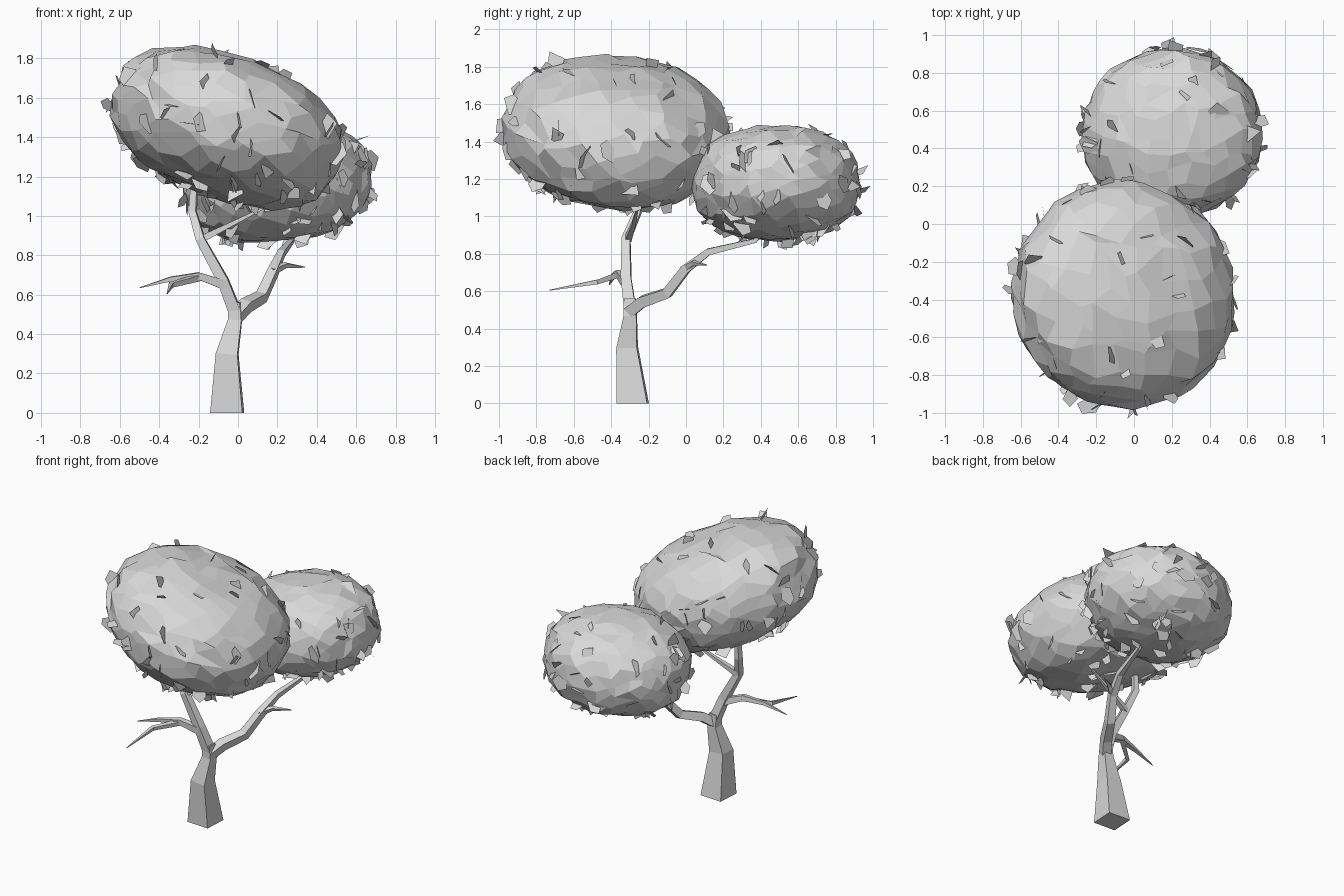
import bpy, bmesh, math, random
from mathutils import Vector, Matrix, Euler

random.seed(11)
cube = bpy.data.objects.get("Cube")
if cube:
    bpy.data.objects.remove(cube, do_unlink=True)

grey = bpy.data.materials.new("light_grey")
grey.use_nodes = True
grey.diffuse_color = (0.7, 0.7, 0.7, 1)
for node in grey.node_tree.nodes:
    if node.type == 'BSDF_PRINCIPLED':
        node.inputs["Base Color"].default_value = (0.7, 0.7, 0.7, 1)
        node.inputs["Roughness"].default_value = 0.9


def finish(name, bm):
    mesh = bpy.data.meshes.new(name)
    bm.to_mesh(mesh)
    bm.free()
    mesh.materials.append(grey)
    obj = bpy.data.objects.new(name, mesh)
    bpy.context.collection.objects.link(obj)


def limb(name, path):
    """Four-sided tapered limb through points (x, y, z, half width)."""
    bm = bmesh.new()
    pts = [Vector(p[:3]) for p in path]
    rings = []
    side = None
    for i, p in enumerate(pts):
        axis = (pts[min(i + 1, len(pts) - 1)] - pts[max(i - 1, 0)]).normalized()
        if p.z == 0:
            axis = Vector((0, 0, 1))
        if side is None:
            side = Vector((1, -0.06, 0)) if abs(axis.x) < 0.8 else Vector((0, 1, 0))
        side = (side - axis * side.dot(axis)).normalized()
        up = axis.cross(side)
        h = path[i][3]
        rings.append([bm.verts.new(p + side * a * h + up * b * h)
                      for a, b in ((-1, -1), (1, -1), (1, 1), (-1, 1))])
    for lower, upper in zip(rings, rings[1:]):
        for k in range(4):
            n = (k + 1) % 4
            bm.faces.new((lower[k], lower[n], upper[n], upper[k]))
    bm.faces.new(rings[0][::-1])
    bm.faces.new(rings[-1])
    bmesh.ops.recalc_face_normals(bm, faces=bm.faces)
    finish(name, bm)


def full(d, power=2.35):
    """Push a direction out to a ball that is round from above, boxier from the side."""
    return d / (math.hypot(d.x, d.y) ** power + abs(d.z) ** power) ** (1 / power)


def canopy(name, centre, size, tilt, cuts, leaves):
    """Faceted crown made from a cube rounded to a boxy ellipsoid, plus loose leaves."""
    lean = Euler([math.radians(t) for t in tilt]).to_matrix().to_4x4()
    place = Matrix.Translation(centre) @ lean @ Matrix.Diagonal((*size, 1))
    spin = Euler((0.6, 0.5, 0.3)).to_matrix()
    bm = bmesh.new()
    bmesh.ops.create_cube(bm, size=2)
    bmesh.ops.subdivide_edges(bm, edges=bm.edges, cuts=cuts, use_grid_fill=True)
    wobble = 0.6 / (cuts + 1)
    for v in bm.verts:
        # Even out the cells, then jitter them across the surface
        d = Vector([math.tan(c * math.pi / 4) for c in v.co]).normalized()
        d += Vector([random.uniform(-wobble, wobble) for _ in range(3)])
        v.co = place @ (full(spin @ d.normalized()) * random.uniform(0.975, 1.03))
    bmesh.ops.recalc_face_normals(bm, faces=bm.faces)
    finish(name, bm)

    # Flat leaves poking through the crown, denser underneath
    bm = bmesh.new()
    for _ in range(leaves):
        d = Vector([random.gauss(0, 1) for _ in range(3)]).normalized()
        d.z -= 0.3
        spot = place @ (full(d.normalized()) * random.uniform(0.97, 1.03))
        turn = Euler([random.uniform(0, math.tau) for _ in range(3)]).to_matrix()
        r = random.uniform(0.045, 0.075)
        sides = random.choice((4, 5, 5))
        ring = []
        for k in range(sides):
            a = math.tau * (k + random.uniform(-0.2, 0.2)) / sides
            ring.append(bm.verts.new(
                spot + turn @ Vector((r * math.cos(a), 0.75 * r * math.sin(a), 0))))
        bm.faces.new(ring)
    finish(name + "_leaves", bm)


# Trunk and main limbs
limb("trunk", [(-0.055, -0.285, 0, 0.082), (-0.055, -0.315, 0.3, 0.055),
               (-0.015, -0.298, 0.47, 0.034), (-0.02, -0.3, 0.56, 0.03)])
limb("front_limb", [(-0.01, -0.298, 0.5, 0.031), (-0.075, -0.32, 0.67, 0.027),
                    (-0.19, -0.32, 0.88, 0.022), (-0.23, -0.26, 1.02, 0.019),
                    (-0.22, -0.26, 1.2, 0.015)])
limb("rear_limb", [(-0.01, -0.3, 0.49, 0.03), (0.04, -0.23, 0.545, 0.03),
                   (0.12, -0.1, 0.59, 0.027), (0.18, 0, 0.72, 0.024),
                   (0.22, 0.12, 0.81, 0.018), (0.27, 0.37, 0.87, 0.012),
                   (0.3, 0.48, 1.0, 0.01)])

# Thin side branches
limb("upper_branch", [(-0.19, -0.31, 0.88, 0.018), (-0.03, -0.28, 0.96, 0.011),
                      (0.13, -0.26, 1.04, 0.006)])
limb("side_branch", [(-0.07, -0.32, 0.65, 0.024), (-0.2, -0.36, 0.695, 0.018),
                     (-0.34, -0.39, 0.68, 0.011), (-0.5, -0.41, 0.635, 0.002)])
limb("side_branch_fork", [(-0.19, -0.35, 0.69, 0.016), (-0.34, -0.47, 0.65, 0.012),
                          (-0.36, -0.73, 0.605, 0.002)])
limb("rear_twig", [(0.17, -0.01, 0.72, 0.018), (0.24, 0.04, 0.75, 0.012),
                   (0.34, 0.11, 0.74, 0.002)])

# Crowns
canopy("large_canopy", (-0.055, -0.375, 1.45), (0.605, 0.6, 0.355), (-5, 20, 0), 6, 85)
canopy("small_canopy", (0.2, 0.48, 1.175), (0.48, 0.45, 0.305), (0, -5, 0), 6, 85)
